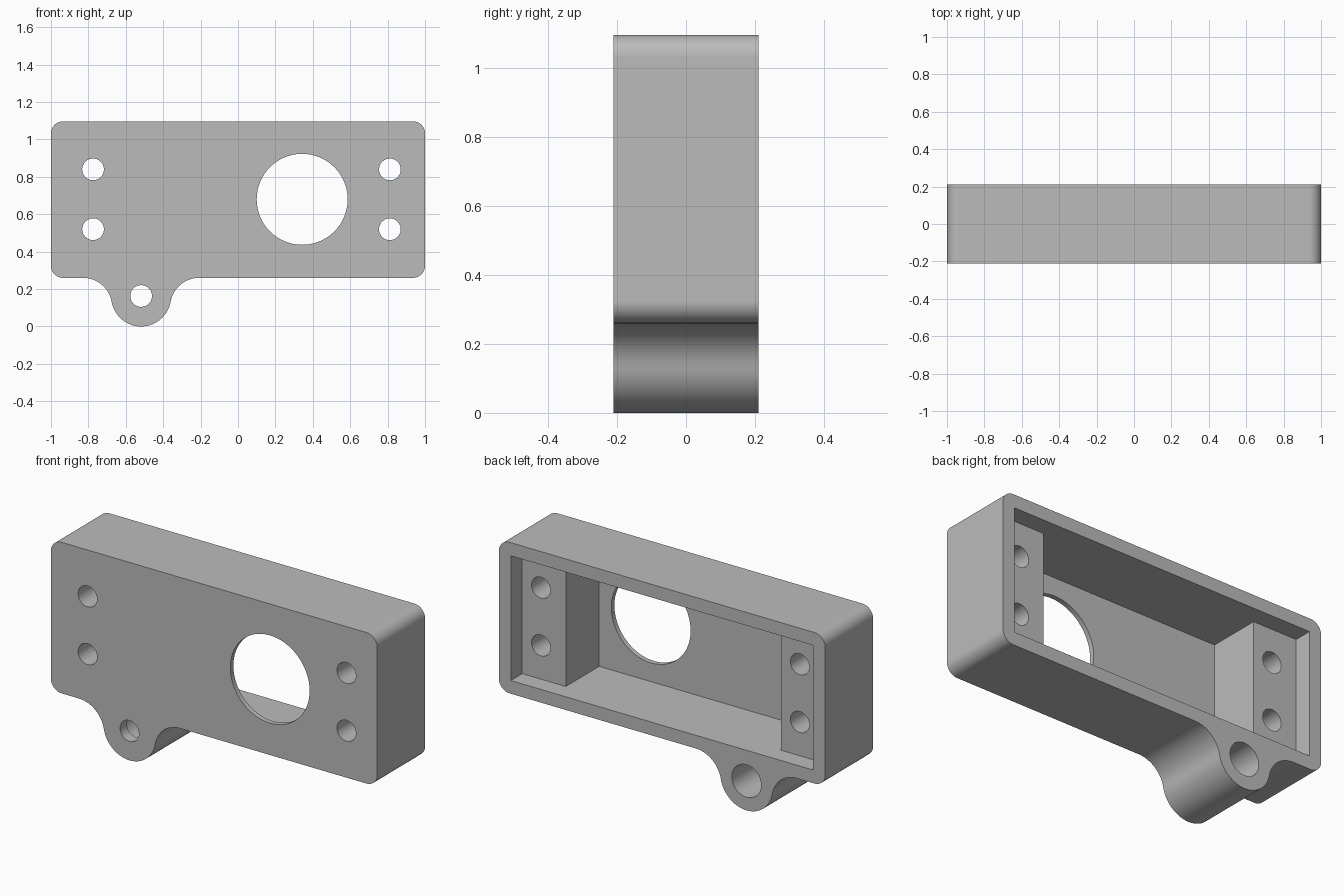
import bpy, bmesh
from math import sin, cos, pi, atan2, radians
from mathutils import Vector

if "Cube" in bpy.data.objects:
    bpy.data.objects.remove(bpy.data.objects["Cube"])

HALF_DEPTH = 0.21
BASE, TOP = 0.26, 1.097          # bottom and top of the box
WALL, FLOOR = 0.073, 0.027
CORNER = 0.065
LUG_X, LUG_R, FILLET = -0.518, 0.16, 0.155
POST_X, POST_BACK = 0.66, 0.11   # inner side and recessed back of the posts

grey = bpy.data.materials.new("plain grey")
grey.use_nodes = True
colour = (0.5, 0.5, 0.5, 1)
grey.diffuse_color = colour
grey.node_tree.nodes["Principled BSDF"].inputs["Base Color"].default_value = colour


def arc(cx, cz, r, start, end, steps=12):
    return [(cx + r * cos(start + (end - start) * i / steps),
             cz + r * sin(start + (end - start) * i / steps)) for i in range(steps + 1)]


def prism(name, outline, place, direction):
    """Extrude a closed outline; place maps its 2D points into space."""
    bm = bmesh.new()
    face = bm.faces.new([bm.verts.new(place(*p)) for p in outline])
    new = bmesh.ops.extrude_face_region(bm, geom=[face])["geom"]
    verts = [v for v in new if isinstance(v, bmesh.types.BMVert)]
    bmesh.ops.translate(bm, vec=Vector(direction), verts=verts)
    bmesh.ops.recalc_face_normals(bm, faces=bm.faces)
    mesh = bpy.data.meshes.new(name)
    bm.to_mesh(mesh)
    bm.free()
    mesh.materials.append(grey)
    obj = bpy.data.objects.new(name, mesh)
    bpy.context.collection.objects.link(obj)
    return obj


def front_prism(name, outline, y0, y1):
    return prism(name, outline, lambda x, z: (x, y0, z), (0, y1 - y0, 0))


def cut(target, cutter):
    mod = target.modifiers.new("cut", 'BOOLEAN')
    mod.operation, mod.solver, mod.object = 'DIFFERENCE', 'EXACT', cutter
    bpy.context.view_layer.objects.active = target
    bpy.ops.object.modifier_apply(modifier=mod.name)
    bpy.data.objects.remove(cutter)


def drill(target, x, z, r, y0=-0.3, y1=0.3, steps=48):
    cut(target, front_prism("drill", arc(x, z, r, 0, 2 * pi, steps)[:-1], y0, y1))


# Outer silhouette: rounded box with a filleted lug underneath
reach = LUG_R + FILLET
rise = BASE - FILLET - LUG_R
run = (reach ** 2 - rise ** 2) ** 0.5
dip = atan2(rise, run)           # angle from lug centre to the right fillet centre
c = CORNER
outline = arc(LUG_X - run, BASE - FILLET, FILLET, pi / 2, -dip)
outline += arc(LUG_X, LUG_R, LUG_R, pi - dip, 2 * pi + dip, 32)[1:]
outline += arc(LUG_X + run, BASE - FILLET, FILLET, pi + dip, pi / 2)[1:]
outline += arc(1 - c, BASE + c, c, -pi / 2, 0)
outline += arc(1 - c, TOP - c, c, 0, pi / 2)
outline += arc(-1 + c, TOP - c, c, pi / 2, pi)
outline += arc(-1 + c, BASE + c, c, pi, 1.5 * pi)
housing = front_prism("housing", outline, -HALF_DEPTH, HALF_DEPTH)

# Open back: a stepped pocket that leaves a mounting post at each end
inner = 1 - WALL
half = [(POST_X, -HALF_DEPTH + FLOOR), (POST_X, POST_BACK), (inner, POST_BACK), (inner, 0.3)]
step = half + [(-x, y) for x, y in reversed(half)]
z0, z1 = BASE + WALL, TOP - WALL
cut(housing, prism("pocket", step, lambda x, y: (x, y, z0), (0, 0, z1 - z0)))

# Large opening, screw holes and the counterbored lug hole
drill(housing, 0.343, 0.68, 0.243, steps=96)
for x in (-0.775, 0.812):
    for z in (0.52, 0.84):
        drill(housing, x, z, 0.058)
drill(housing, LUG_X, 0.163, 0.058)
drill(housing, LUG_X, 0.163, 0.09, y0=-HALF_DEPTH + 0.06)

# Smooth rounded walls, crisp edges
bpy.ops.object.select_all(action='DESELECT')
housing.select_set(True)
bpy.context.view_layer.objects.active = housing
bpy.ops.object.shade_smooth_by_angle(angle=radians(30))
weighted = housing.modifiers.new("weighted normals", 'WEIGHTED_NORMAL')
weighted.keep_sharp = True
